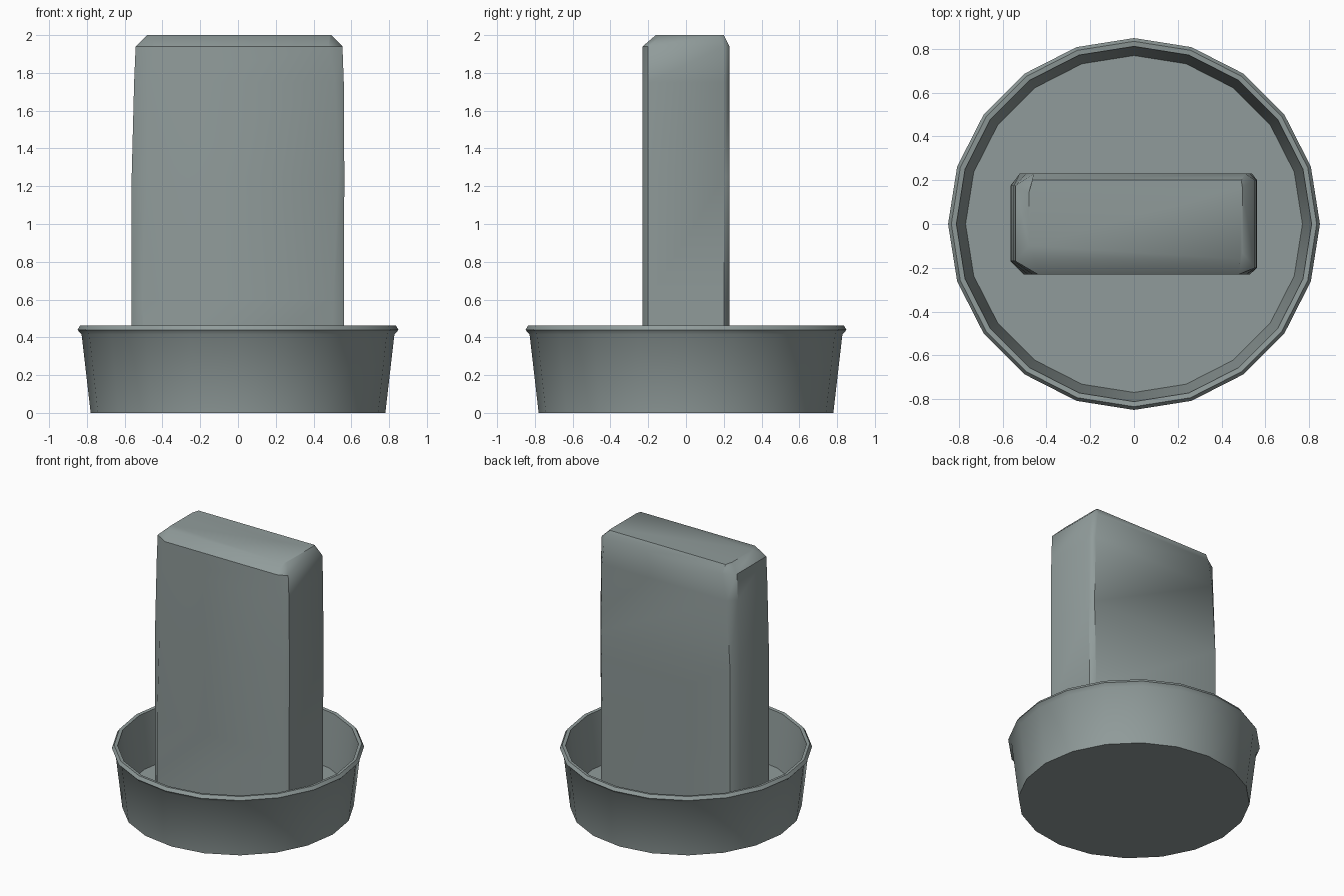
import bpy, bmesh, math

if "Cube" in bpy.data.objects:
    bpy.data.objects.remove(bpy.data.objects["Cube"])

stone = bpy.data.materials.new("grey_green")
stone.diffuse_color = (0.28, 0.33, 0.325, 1)
stone.use_nodes = True
stone.node_tree.nodes["Principled BSDF"].inputs["Base Color"].default_value = stone.diffuse_color


def finish(name, bm, angle):
    bmesh.ops.remove_doubles(bm, verts=bm.verts, dist=1e-5)
    bmesh.ops.recalc_face_normals(bm, faces=bm.faces)
    mesh = bpy.data.meshes.new(name)
    bm.to_mesh(mesh)
    bm.free()
    mesh.materials.append(stone)
    ob = bpy.data.objects.new(name, mesh)
    bpy.context.collection.objects.link(ob)
    bpy.ops.object.select_all(action='DESELECT')
    ob.select_set(True)
    bpy.context.view_layer.objects.active = ob
    bpy.ops.object.shade_smooth_by_angle(angle=math.radians(angle))


def loft(bm, rings):
    """Skin a stack of equal-length rings and cap both ends."""
    rows = [[bm.verts.new(p) for p in ring] for ring in rings]
    n = len(rows[0])
    for a, b in zip(rows, rows[1:]):
        for i in range(n):
            j = (i + 1) % n
            bm.faces.new((a[i], a[j], b[j], b[i]))
    bm.faces.new(rows[0][::-1])
    bm.faces.new(rows[-1])


# Round dish: 20-sided, flared wall with a small rolled lip and a flat floor
SIDES = 20
profile = [(0.78, 0), (0.828, 0.415), (0.85, 0.44), (0.835, 0.463),
           (0.812, 0.46), (0.77, 0.07)]
bm = bmesh.new()
loft(bm, [[(r * math.cos(2 * math.pi * i / SIDES),
            r * math.sin(2 * math.pi * i / SIDES), z) for i in range(SIDES)]
          for r, z in profile])
finish("dish", bm, 40)

# Upright slab: worn, unevenly chamfered block
# z, left side / front / back x, right side / front / back x, front y, back y
sections = [
    (0.06, -.565, -.505, -.520, .560, .500, .520, -.23, .23),
    (0.60, -.565, -.505, -.522, .560, .505, .525, -.23, .23),
    (1.25, -.563, -.485, -.523, .563, .530, .540, -.23, .23),
    (1.75, -.550, -.465, -.495, .560, .515, .530, -.23, .23),
    (1.94, -.542, -.440, -.460, .553, .480, .510, -.23, .23),
    (2.00, -.480, -.455, -.465, .495, .485, .490, -.16, .20),
]
bm = bmesh.new()
loft(bm, [[(lf, yf, z), (rf, yf, z), (r, yf + .03, z), (r, yb - .03, z),
           (rb, yb, z), (lb, yb, z), (l, yb - .055, z), (l, yf + .06, z)]
          for z, l, lf, lb, r, rf, rb, yf, yb in sections])
finish("slab", bm, 42)
